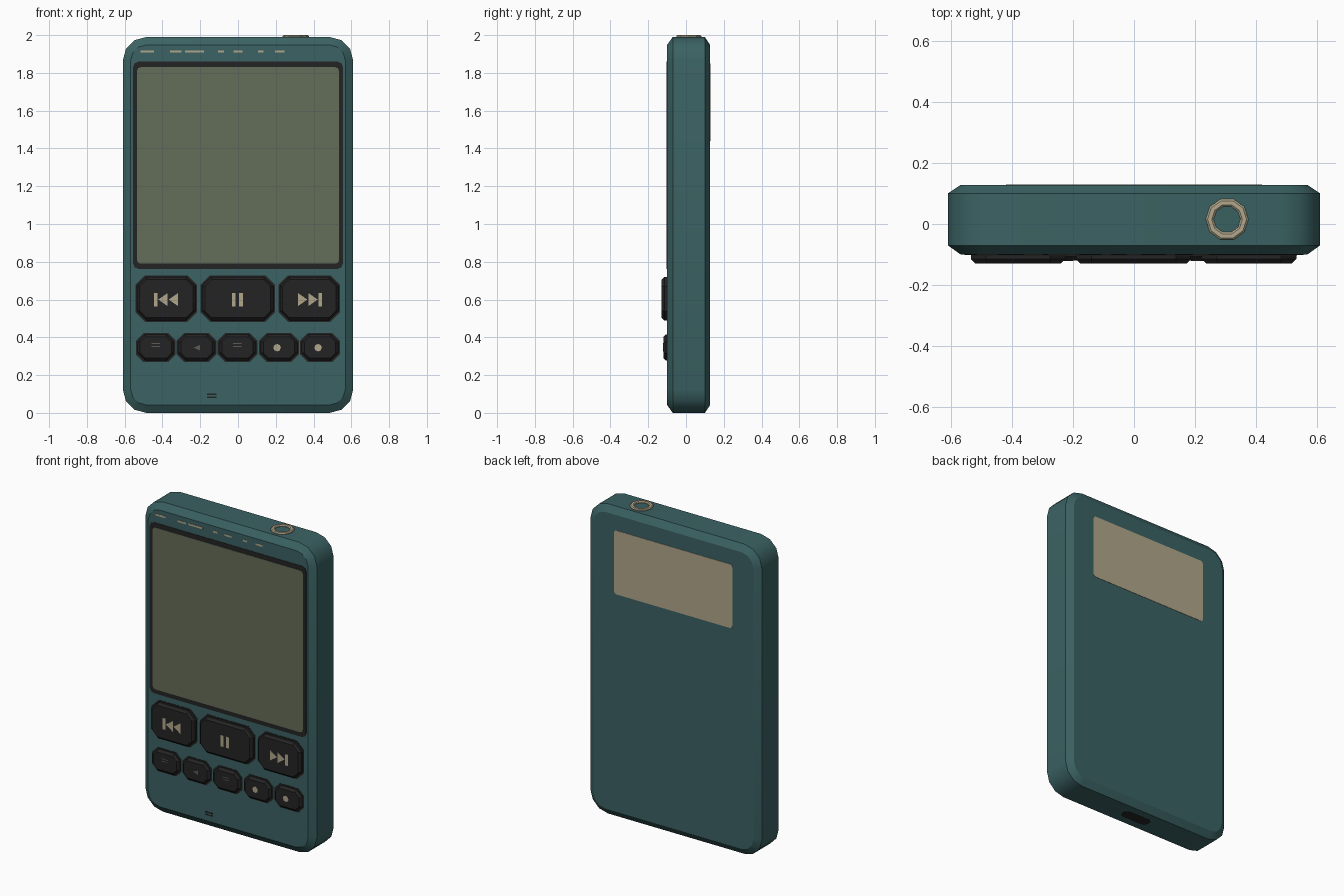
import bpy, bmesh, math

if "Cube" in bpy.data.objects:
    bpy.data.objects.remove(bpy.data.objects["Cube"])


def material(name, r, g, b):
    lin = lambda c: ((c / 255 + 0.055) / 1.055) ** 2.4 if c > 10 else c / 255 / 12.92
    m = bpy.data.materials.new(name)
    m.diffuse_color = (lin(r), lin(g), lin(b), 1)
    m.use_nodes = True
    m.node_tree.nodes["Principled BSDF"].inputs["Base Color"].default_value = m.diffuse_color
    return m


TEAL = material("teal_shell", 59, 98, 99)
BLACK = material("black_plastic", 36, 36, 36)
SCREEN = material("olive_screen", 100, 109, 88)
BEIGE = material("beige_print", 178, 167, 140)
GREY = material("dim_grey_print", 95, 91, 80)


def finish(name, bm, mat, smooth=None):
    bmesh.ops.recalc_face_normals(bm, faces=bm.faces)
    me = bpy.data.meshes.new(name)
    bm.to_mesh(me)
    bm.free()
    me.materials.append(mat)
    ob = bpy.data.objects.new(name, me)
    bpy.context.collection.objects.link(ob)
    if smooth:
        bpy.ops.object.select_all(action='DESELECT')
        ob.select_set(True)
        bpy.context.view_layer.objects.active = ob
        bpy.ops.object.shade_smooth_by_angle(angle=math.radians(smooth))
    return ob


def loft(name, loops, mat, smooth=None):
    """Closed solid through rings of equal point count."""
    bm = bmesh.new()
    rings = [[bm.verts.new(p) for p in loop] for loop in loops]
    n = len(rings[0])
    for a, b in zip(rings, rings[1:]):
        for i in range(n):
            bm.faces.new((a[i], a[(i + 1) % n], b[(i + 1) % n], b[i]))
    bm.faces.new(rings[0])
    bm.faces.new(rings[-1])
    return finish(name, bm, mat, smooth)


def outline(x0, x1, z0, z1, r, segs):
    """Rounded rectangle in the front plane."""
    pts = []
    corners = ((x1 - r, z1 - r), (x0 + r, z1 - r), (x0 + r, z0 + r), (x1 - r, z0 + r))
    for k, (cx, cz) in enumerate(corners):
        for i in range(segs + 1):
            a = math.pi / 2 * (k + i / segs)
            pts.append((cx + r * math.cos(a), cz + r * math.sin(a)))
    return pts


def slab(name, box, r, segs, layers, mat, smooth=None):
    """Rounded slab; layers are (y, inset) steps."""
    x0, x1, z0, z1 = box
    loops = [[(x, y, z) for x, z in
              outline(x0 + d, x1 - d, z0 + d, z1 - d, r - d, segs)] for y, d in layers]
    return loft(name, loops, mat, smooth)


def plate(name, pts, y0, y1, mat):
    return loft(name, [[(x, y, z) for x, z in pts] for y in (y0, y1)], mat)


def rect(cx, cz, w, h):
    return [(cx - w / 2, cz - h / 2), (cx + w / 2, cz - h / 2),
            (cx + w / 2, cz + h / 2), (cx - w / 2, cz + h / 2)]


# shell with bevelled front and back rims
slab("shell", (-0.61, 0.61, 0, 1.99), 0.125, 3,
     [(-0.10, 0.042), (-0.07, 0), (0.10, 0), (0.128, 0.042)], TEAL, 32)

# display
slab("screen_bezel", (-0.556, 0.556, 0.762, 1.86), 0.03, 2,
     [(-0.095, 0), (-0.102, 0)], BLACK)
slab("screen", (-0.535, 0.535, 0.79, 1.83), 0.02, 2,
     [(-0.100, 0), (-0.104, 0)], SCREEN)


def button(name, x0, x1, z0, z1, front, r):
    slab(name + "_surround", (x0 - 0.008, x1 + 0.008, z0 - 0.008, z1 + 0.008), r, 1,
         [(-0.095, 0), (-0.1015, 0)], BLACK)
    slab(name, (x0, x1, z0, z1), r, 1,
         [(-0.095, 0), (front + 0.014, 0), (front, 0.014)], BLACK)


# main transport buttons
button("previous_button", -0.535, -0.225, 0.49, 0.72, -0.129, 0.05)
button("pause_button", -0.19, 0.187, 0.49, 0.72, -0.129, 0.05)
button("next_button", 0.222, 0.532, 0.49, 0.72, -0.129, 0.05)

# small function buttons
small_x = [-0.435, -0.22, -0.003, 0.217, 0.434]
for i, cx in enumerate(small_x):
    button(f"small_button_{i + 1}", cx - 0.097, cx + 0.097, 0.277, 0.415, -0.12, 0.04)

# skip icons, mirrored left and right
IY = (-0.1285, -0.13)
for side, cx, label in ((-1, -0.377, "previous"), (1, 0.377, "next")):
    for k in (-0.06, -0.005):
        x = cx + side * k
        plate(label + "_arrow", [(x, 0.565), (x, 0.635), (x + side * 0.05, 0.60)], *IY, BEIGE)
    plate(label + "_bar", rect(cx + side * 0.058, 0.60, 0.02, 0.072), *IY, BEIGE)
for cx in (-0.022, 0.016):
    plate("pause_bar", rect(cx, 0.60, 0.02, 0.072), *IY, BEIGE)

# small button icons
SY = (-0.1195, -0.121)
for i in (0, 2):
    for dz in (0, 0.015):
        plate("menu_line", rect(small_x[i], 0.352 + dz, 0.045, 0.005), *SY, GREY)
plate("back_arrow", [(-0.235, 0.345), (-0.2, 0.36), (-0.2, 0.33)], *SY, GREY)
for i in (3, 4):
    cx = small_x[i] - 0.01
    plate("dot_icon", [(cx + 0.02 * math.cos(a * math.pi / 4), 0.345 + 0.02 * math.sin(a * math.pi / 4))
                       for a in range(8)], *SY, BEIGE)

# thin printed marks above the display
for cx, w in ((-0.48, 0.07), (-0.33, 0.06), (-0.23, 0.1), (-0.09, 0.03), (0.0, 0.05), (0.12, 0.03), (0.22, 0.05)):
    plate("status_mark", rect(cx, 1.913, w, 0.012), -0.099, -0.1015, BEIGE)

# microphone slots
for dz in (0, 0.016):
    plate("microphone_slot", rect(-0.138, 0.082 + dz, 0.05, 0.008), -0.099, -0.1015, BLACK)

# back label
slab("back_label", (-0.42, 0.42, 1.44, 1.85), 0.015, 2,
     [(0.125, 0), (0.13, 0)], BEIGE)

# headphone socket ring on top
bm = bmesh.new()
N = 10
section = ((0.07, 1.98), (0.07, 1.995), (0.064, 2.0), (0.05, 2.0), (0.044, 1.995), (0.044, 1.98))
rings = []
for i in range(N):
    a = 2 * math.pi * i / N
    rings.append([bm.verts.new((0.305 + r * math.cos(a), 0.015 + r * math.sin(a), z)) for r, z in section])
for i in range(N):
    a, b = rings[i], rings[(i + 1) % N]
    for j in range(6):
        bm.faces.new((a[j], a[(j + 1) % 6], b[(j + 1) % 6], b[j]))
finish("headphone_ring", bm, BEIGE)

# charging port on the underside
port = outline(-0.1, 0.1, -0.02, 0.05, 0.03, 3)
loft("charging_port", [[(x, y, z) for x, y in port] for z in (0.005, -0.001)], BLACK)
